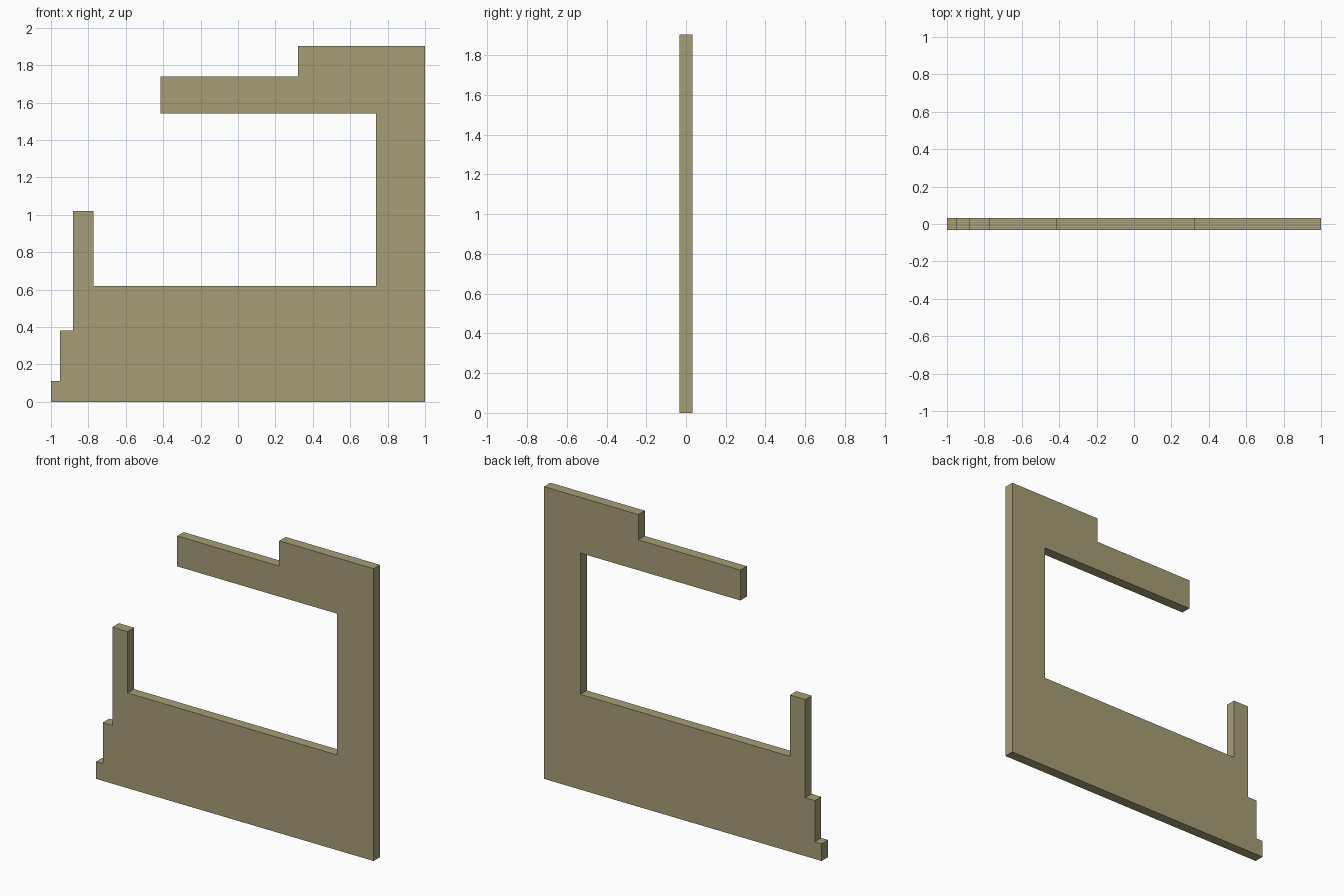
import bpy, bmesh

if "Cube" in bpy.data.objects:
    bpy.data.objects.remove(bpy.data.objects["Cube"])

HALF = 0.033  # half of the panel thickness

# Outline of the stepped panel in (x, z), counter-clockwise from the front
outline = [
    (-1.0, 0.0), (1.0, 0.0), (1.0, 1.903),          # base and tall right edge
    (0.32, 1.903), (0.32, 1.738), (-0.415, 1.738),  # stepped upper arm
    (-0.415, 1.54), (0.738, 1.54), (0.738, 0.62),   # inside of the opening
    (-0.772, 0.62), (-0.772, 1.02), (-0.882, 1.02), # left post
    (-0.882, 0.38), (-0.951, 0.38),                 # steps down to the base
    (-0.951, 0.112), (-1.0, 0.112),
]

# Front face pushed back to give the panel its thickness
bm = bmesh.new()
face = bm.faces.new([bm.verts.new((x, -HALF, z)) for x, z in outline])
ext = bmesh.ops.extrude_face_region(bm, geom=[face], use_keep_orig=True)
bmesh.ops.translate(bm, vec=(0, 2 * HALF, 0),
                    verts=[g for g in ext["geom"] if isinstance(g, bmesh.types.BMVert)])
bmesh.ops.recalc_face_normals(bm, faces=bm.faces)

mesh = bpy.data.meshes.new("wall_panel")
bm.to_mesh(mesh)
bm.free()
panel = bpy.data.objects.new("wall_panel", mesh)
bpy.context.collection.objects.link(panel)

# Khaki colour
mat = bpy.data.materials.new("khaki")
mat.diffuse_color = (0.38, 0.34, 0.18, 1)
mat.use_nodes = True
mat.node_tree.nodes["Principled BSDF"].inputs["Base Color"].default_value = mat.diffuse_color
mesh.materials.append(mat)
